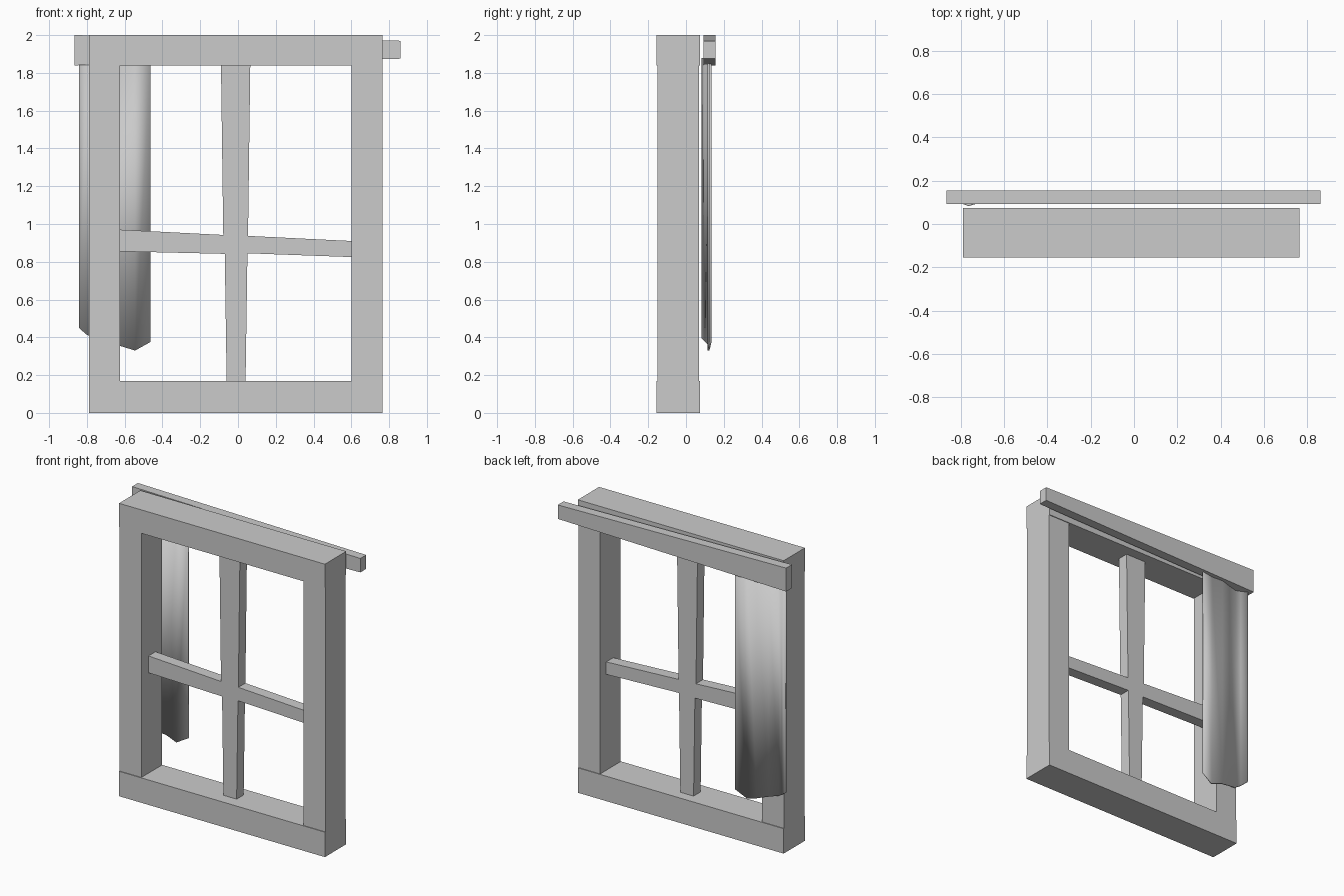
import bpy
import bmesh

if "Cube" in bpy.data.objects:
    bpy.data.objects.remove(bpy.data.objects["Cube"], do_unlink=True)

GREY = (0.6, 0.6, 0.6, 1.0)
grey = bpy.data.materials.new("plain grey")
grey.use_nodes = True
grey.diffuse_color = GREY
grey.node_tree.nodes["Principled BSDF"].inputs["Base Color"].default_value = GREY


def finish(name, bm):
    bmesh.ops.recalc_face_normals(bm, faces=bm.faces)
    mesh = bpy.data.meshes.new(name)
    bm.to_mesh(mesh)
    bm.free()
    mesh.materials.append(grey)
    obj = bpy.data.objects.new(name, mesh)
    bpy.context.collection.objects.link(obj)
    return obj


def slab(name, outline, y0, y1):
    """Extrude an (x, z) outline from y0 back to y1."""
    bm = bmesh.new()
    face = bm.faces.new([bm.verts.new((x, y0, z)) for x, z in outline])
    ext = bmesh.ops.extrude_face_region(bm, geom=[face])
    moved = [v for v in ext["geom"] if isinstance(v, bmesh.types.BMVert)]
    bmesh.ops.translate(bm, verts=moved, vec=(0, y1 - y0, 0))
    return finish(name, bm)


def rect(x0, x1, z0, z1):
    return [(x0, z0), (x1, z0), (x1, z1), (x0, z1)]


# Outer frame: head and sill stand slightly proud of the posts
LEFT, RIGHT, IN_L, IN_R = -0.79, 0.765, -0.625, 0.6
SILL, HEAD = 0.17, 1.84
slab("sill", rect(LEFT, RIGHT, 0, SILL), -0.155, 0.075)
slab("head", rect(LEFT, RIGHT, HEAD, 2), -0.155, 0.075)
slab("right_post", rect(LEFT, IN_L, SILL, HEAD), -0.15, 0.07)
slab("left_post", rect(IN_R, RIGHT, SILL, HEAD), -0.15, 0.07)

# Crooked glazing bars, joined as one cross
slab("cross_bars", [
    (-0.06, SILL), (0.04, SILL), (0.05, 0.845), (IN_R, 0.825), (IN_R, 0.91),
    (0.053, 0.937), (0.065, HEAD), (-0.09, HEAD), (-0.078, 0.942),
    (IN_L, 0.97), (IN_L, 0.855), (-0.07, 0.842)], -0.072, 0.004)

# Tapered curtain rail behind the head
slab("curtain_rail", [(-0.865, HEAD), (0.86, 1.875), (0.86, 1.97), (-0.865, 2)],
     0.092, 0.155)

# Curtain: folded sheet with an uneven hem, as (x, y, hem height)
folds = [(-0.84, 0.125, 0.45), (-0.8, 0.102, 0.415), (-0.765, 0.088, 0.395),
         (-0.7, 0.105, 0.378), (-0.625, 0.126, 0.355), (-0.545, 0.118, 0.33),
         (-0.465, 0.13, 0.375)]
bm = bmesh.new()
columns = [(bm.verts.new((x, y, hem)), bm.verts.new((x, y, 1.88)))
           for x, y, hem in folds]
for (a, b), (c, d) in zip(columns, columns[1:]):
    bm.faces.new((a, c, d, b))
curtain = finish("curtain", bm)
thick = curtain.modifiers.new("thickness", "SOLIDIFY")
thick.thickness = 0.01
thick.offset = 0
bpy.context.view_layer.objects.active = curtain
curtain.select_set(True)
bpy.ops.object.shade_smooth_by_angle(angle=1.0)
